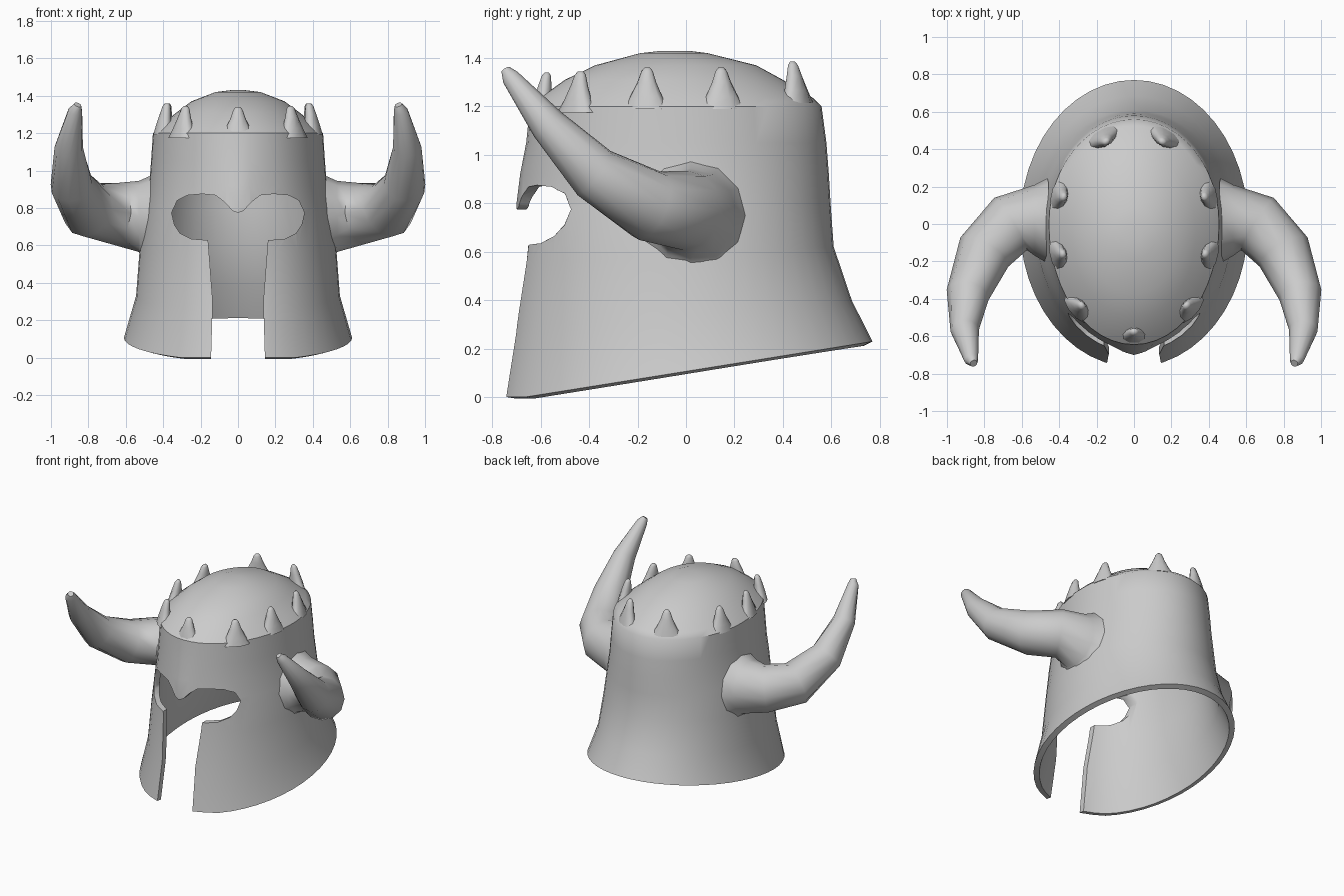
import bpy, math
from mathutils import Vector

if "Cube" in bpy.data.objects:
    bpy.data.objects.remove(bpy.data.objects["Cube"])


def make_object(name, verts, faces):
    me = bpy.data.meshes.new(name)
    me.from_pydata([tuple(v) for v in verts], [], faces)
    ob = bpy.data.objects.new(name, me)
    bpy.context.collection.objects.link(ob)
    return ob


def loft(name, rings, cap_start=True, cap_end=True):
    """Skin a stack of equal-length rings with quads."""
    n = len(rings[0])
    verts = [v for r in rings for v in r]
    faces = [(i * n + j, i * n + (j + 1) % n, (i + 1) * n + (j + 1) % n, (i + 1) * n + j)
             for i in range(len(rings) - 1) for j in range(n)]
    if cap_start:
        faces.append(tuple(reversed(range(n))))
    if cap_end:
        faces.append(tuple(range(len(verts) - n, len(verts))))
    return make_object(name, verts, faces)


def select_only(ob):
    bpy.ops.object.select_all(action='DESELECT')
    ob.select_set(True)
    bpy.context.view_layer.objects.active = ob


def smooth(ob, deg=40):
    select_only(ob)
    bpy.ops.object.shade_smooth_by_angle(angle=math.radians(deg))


# Helmet shell: height, tilt, half width, front reach, back reach, nose ridge
SHELL = [(0.106, .16, .610, .765, .770, 0),
         (0.33, .10, .545, .725, .685, 0),
         (0.59, .05, .525, .690, .610, 0),
         (0.80, 0, .495, .675, .597, .025),
         (0.92, 0, .475, .665, .590, .02),
         (1.05, 0, .465, .655, .580, .005),
         (1.20, 0, .455, .645, .560, 0),
         (1.235, 0, .42, .605, .525, 0),
         (1.31, 0, .33, .50, .40, 0),
         (1.37, 0, .25, .375, .29, 0),
         (1.42, 0, .12, .19, .09, 0),
         (1.43, 0, .04, .10, .01, 0)]
SEG = 48
rings = []
for z, tilt, rx, front, back, nose in SHELL:
    yc, ry = ((back - front) / 2, (back + front) / 2) if z > 1.3 else (0, 0)
    ring = []
    for j in range(SEG):
        a = 2 * math.pi * j / SEG
        x, c = rx * math.sin(a), math.cos(a)
        if z > 1.3:
            y = yc - ry * c
        else:
            y = -c * (front if c > 0 else back)
        if c > 0:
            y -= nose * math.exp(-(x / .08) ** 2)
        ring.append((x, y, max(0, z + tilt * y)))
    rings.append(ring)
shell = loft("helmet_shell", rings, cap_start=False)
sol = shell.modifiers.new("thickness", 'SOLIDIFY')
sol.thickness, sol.offset = 0.04, -1

# Face opening: eye holes, nasal point and mouth slot
half = [(.0, .775), (.03, .785), (.07, .83), (.12, .868), (.19, .875), (.27, .868), (.325, .84),
        (.355, .775), (.34, .71), (.31, .665), (.25, .635), (.16, .628), (.135, .30),
        (.15, -.2)]
outline = half + [(-x, z) for x, z in reversed(half[1:])]
cutter = loft("face_cutter", [[(x, y, z) for x, z in outline] for y in (-1.0, -.2)])
cutter.hide_render = True
for ob in (cutter,):
    select_only(ob)
    bpy.ops.object.mode_set(mode='EDIT')
    bpy.ops.mesh.select_all(action='SELECT')
    bpy.ops.mesh.normals_make_consistent(inside=False)
    bpy.ops.object.mode_set(mode='OBJECT')
cut = shell.modifiers.new("face_opening", 'BOOLEAN')
cut.operation, cut.object, cut.solver = 'DIFFERENCE', cutter, 'EXACT'
select_only(shell)
for m in ("thickness", "face_opening"):
    bpy.ops.object.modifier_apply(modifier=m)
bpy.data.objects.remove(cutter)
smooth(shell)

# Horns: centre and radius along a path curling forward and up
HORN = [((.47, .02, .75), .225), ((.53, .02, .755), .19), ((.66, .0, .77), .165),
        ((.80, -.15, .79), .15), ((.89, -.38, .925), .115),
        ((.905, -.57, 1.125), .076), ((.87, -.725, 1.32), .038), ((.857, -.745, 1.352), .02)]


def horn(name, side):
    pts = [Vector(p) for p, r in HORN]
    n, out = 12, []
    for i, (p, (q, r)) in enumerate(zip(pts, HORN)):
        d = (pts[min(i + 1, len(pts) - 1)] - pts[max(i - 1, 0)]).normalized()
        if i < 2:
            d = Vector((1, 0, 0))
        u = d.cross(Vector((0, 0, 1))).normalized()
        v = u.cross(d)
        ring = [p + r * (math.cos(2 * math.pi * k / n) * u + math.sin(2 * math.pi * k / n) * v)
                for k in range(n)]
        # root follows the curve of the shell wall
        if i == 0:
            for w in ring:
                w.x = .49 - .45 * w.y ** 2 - .12 * (w.z - .75)
        ring = [Vector((w.x * side, w.y, w.z)) for w in ring]
        out.append(ring if side < 0 else ring[::-1])
    return loft(name, out)


for name, side in (("horn_right", 1), ("horn_left", -1)):
    h = horn(name, side)
    select_only(h)
    bpy.ops.object.mode_set(mode='EDIT')
    bpy.ops.mesh.select_all(action='SELECT')
    bpy.ops.mesh.normals_make_consistent(inside=False)
    bpy.ops.object.mode_set(mode='OBJECT')
    smooth(h, 50)


# Crown spikes around the rim
def spike(name, tx, ty, tz):
    tip = Vector((tx, ty, tz))
    out = Vector((tx / .455 ** 2, ty / .6 ** 2, 0)).normalized()
    tan = Vector((-out.y, out.x, 0))
    base = tip + out * .025
    base.z = tz - .17
    rings = []
    for t, w, d in ((0, .10, .045), (.3, .068, .04), (.65, .04, .03), (.92, .024, .02), (1, .012, .01)):
        c = base.lerp(tip, t)
        rings.append([c + tan * w * math.cos(k * math.pi / 5) + out * d * math.sin(k * math.pi / 5)
                      for k in range(10)])
    ob = loft(name, [r[::-1] for r in rings])
    select_only(ob)
    bpy.ops.object.mode_set(mode='EDIT')
    bpy.ops.mesh.select_all(action='SELECT')
    bpy.ops.mesh.normals_make_consistent(inside=False)
    bpy.ops.object.mode_set(mode='OBJECT')
    smooth(ob, 60)


spike("spike_front", 0, -.575, 1.34)
for label, x, y, z in (("front_side", .28, -.435, 1.345), ("side_front", .38, -.16, 1.36),
                       ("side_back", .375, .145, 1.36), ("back", .15, .44, 1.385)):
    for s, hand in ((1, "right"), (-1, "left")):
        spike("spike_%s_%s" % (label, hand), x * s, y, z)
